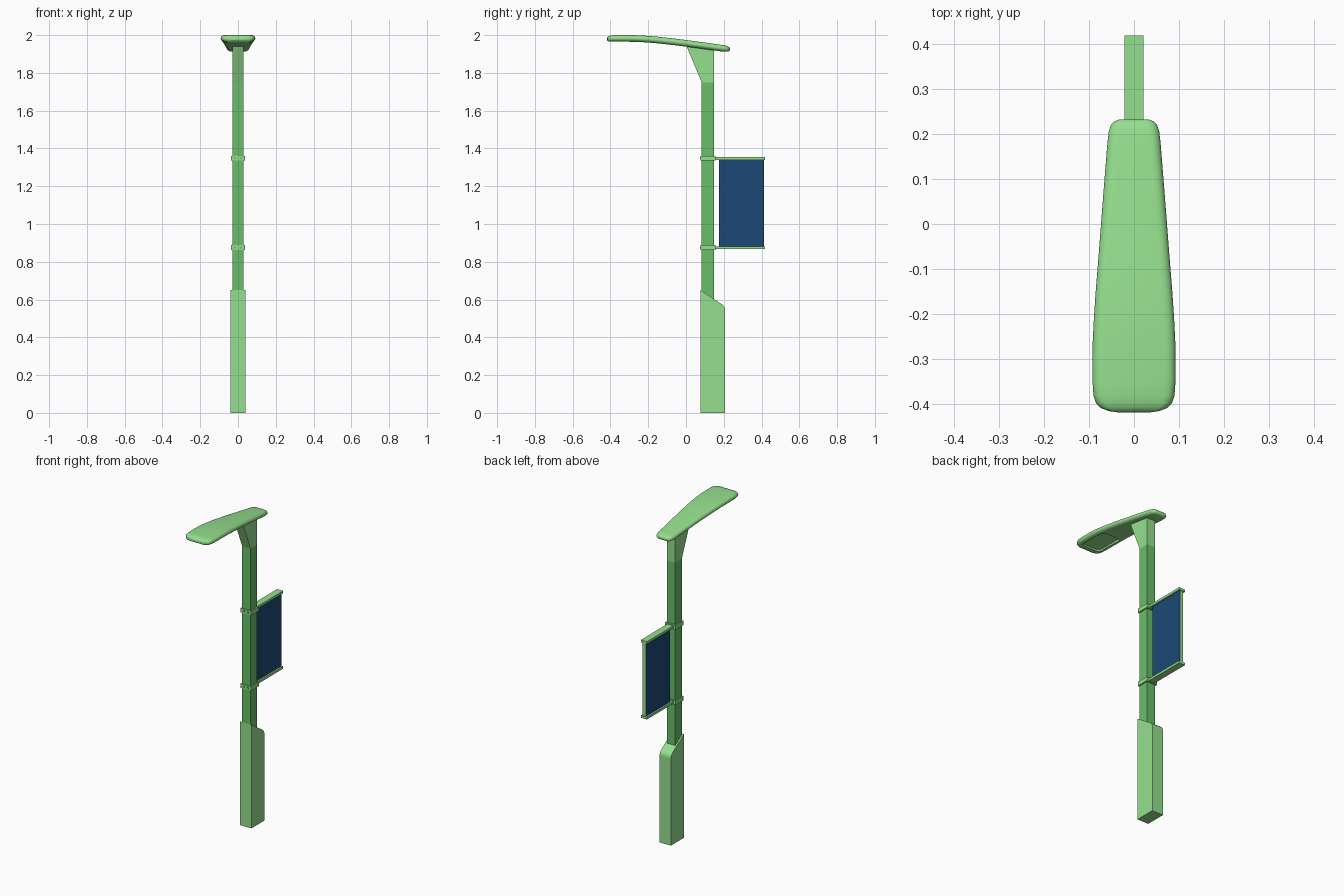
import bpy, bmesh, math
from mathutils import Vector

if "Cube" in bpy.data.objects:
    bpy.data.objects.remove(bpy.data.objects["Cube"])


def material(name, rgb):
    m = bpy.data.materials.new(name)
    m.diffuse_color = (*rgb, 1)
    m.use_nodes = True
    m.node_tree.nodes["Principled BSDF"].inputs["Base Color"].default_value = m.diffuse_color
    return m


LIGHT = material("light_green", (0.30, 0.74, 0.27))
DARK = material("dark_green", (0.14, 0.51, 0.14))
BLUE = material("banner_blue", (0.012, 0.065, 0.18))


def finish(name, bm, mat):
    bmesh.ops.recalc_face_normals(bm, faces=bm.faces)
    me = bpy.data.meshes.new(name)
    bm.to_mesh(me)
    bm.free()
    ob = bpy.data.objects.new(name, me)
    bpy.context.collection.objects.link(ob)
    if mat:
        me.materials.append(mat)
    return ob


def prism(name, profile, half_x, mat):
    """Extrude a (y, z) profile across x."""
    bm = bmesh.new()
    a = [bm.verts.new((-half_x, y, z)) for y, z in profile]
    b = [bm.verts.new((half_x, y, z)) for y, z in profile]
    bm.faces.new(a)
    bm.faces.new(b[::-1])
    n = len(a)
    for i in range(n):
        j = (i + 1) % n
        bm.faces.new((a[i], a[j], b[j], b[i]))
    return finish(name, bm, mat)


def box(name, half_x, y0, y1, z0, z1, mat):
    return prism(name, [(y0, z0), (y1, z0), (y1, z1), (y0, z1)], half_x, mat)


# Base cabinet with sloped top and rounded rear shoulder
prism("base", [(0.077, 0), (0.206, 0), (0.206, 0.545), (0.204, 0.557),
               (0.199, 0.566), (0.190, 0.575), (0.077, 0.65)], 0.039, LIGHT)

# Pole and flared head bracket
box("pole", 0.029, 0.083, 0.148, 0.5, 1.75, DARK)
prism("head_bracket", [(0.083, 1.75), (0.148, 1.75), (0.148, 1.925), (0.0, 1.948)],
      0.029, LIGHT)

# Clamps and banner arms
for tag, zc in (("lower", 0.875), ("upper", 1.348)):
    box(tag + "_clamp", 0.037, 0.077, 0.156, zc - 0.013, zc + 0.013, LIGHT)
    box(tag + "_banner_arm", 0.021, 0.15, 0.418, zc - 0.008, zc + 0.007, LIGHT)
    for sx in (-1, 1):
        box(tag + "_clamp_bolt", 0.005, 0.073, 0.078, zc - 0.004, zc + 0.004,
            DARK).location.x = sx * 0.015

# Banner: green edge, blue side faces
banner = box("banner", 0.011, 0.174, 0.413, 0.88, 1.342, LIGHT)
banner.data.materials.append(BLUE)
for p in banner.data.polygons:
    if abs(p.normal.x) > 0.9:
        p.material_index = 1

# Lamp head: lofted flat sections (y, half width, half thickness, centre z)
stations = [(-0.418, 0.035, 0.006, 1.980), (-0.415, 0.056, 0.010, 1.980),
            (-0.408, 0.074, 0.014, 1.981), (-0.398, 0.084, 0.016, 1.982),
            (-0.380, 0.090, 0.017, 1.983), (-0.350, 0.092, 0.0175, 1.983),
            (-0.270, 0.092, 0.0175, 1.982), (-0.210, 0.089, 0.0175, 1.979),
            (-0.150, 0.085, 0.0175, 1.974), (-0.050, 0.077, 0.0175, 1.963),
            (0.080, 0.067, 0.0175, 1.946), (0.180, 0.059, 0.0175, 1.932),
            (0.205, 0.056, 0.017, 1.929), (0.220, 0.051, 0.015, 1.927),
            (0.228, 0.043, 0.011, 1.926), (0.232, 0.032, 0.006, 1.926)]
bm = bmesh.new()
rings = []
for y, w, t, z in stations:
    ring = []
    for side in (1, -1):
        for k in range(9):
            a = math.radians(-90 + k * 22.5) * side
            ring.append(bm.verts.new((side * (w - 1.3 * t + 1.3 * t * math.cos(a)),
                                      y, z + t * math.sin(a))))
    rings.append(ring)
n = len(rings[0])
for r0, r1 in zip(rings, rings[1:]):
    for i in range(n):
        j = (i + 1) % n
        bm.faces.new((r0[i], r0[j], r1[j], r1[i]))
bm.faces.new(rings[0])
bm.faces.new(rings[-1])
head = finish("lamp_head", bm, LIGHT)

# Recessed light window under the front of the head
bm = bmesh.new()
bmesh.ops.create_cube(bm, size=1)
for v in bm.verts:
    v.co = Vector((v.co.x * 0.128, v.co.y * 0.19 - 0.285, v.co.z * 0.04 + 1.956))
bmesh.ops.bevel(bm, geom=[e for e in bm.edges
                          if abs(e.verts[0].co.z - e.verts[1].co.z) > 0.01],
                offset=0.022, segments=4, profile=0.5, affect='EDGES')
cutter = finish("window_cutter", bm, LIGHT)
mod = head.modifiers.new("window", 'BOOLEAN')
mod.operation = 'DIFFERENCE'
mod.solver = 'EXACT'
mod.object = cutter
bpy.ops.object.select_all(action='DESELECT')
bpy.context.view_layer.objects.active = head
head.select_set(True)
bpy.ops.object.modifier_apply(modifier="window")
bpy.data.objects.remove(cutter)
bpy.ops.object.shade_smooth_by_angle(angle=math.radians(40))
